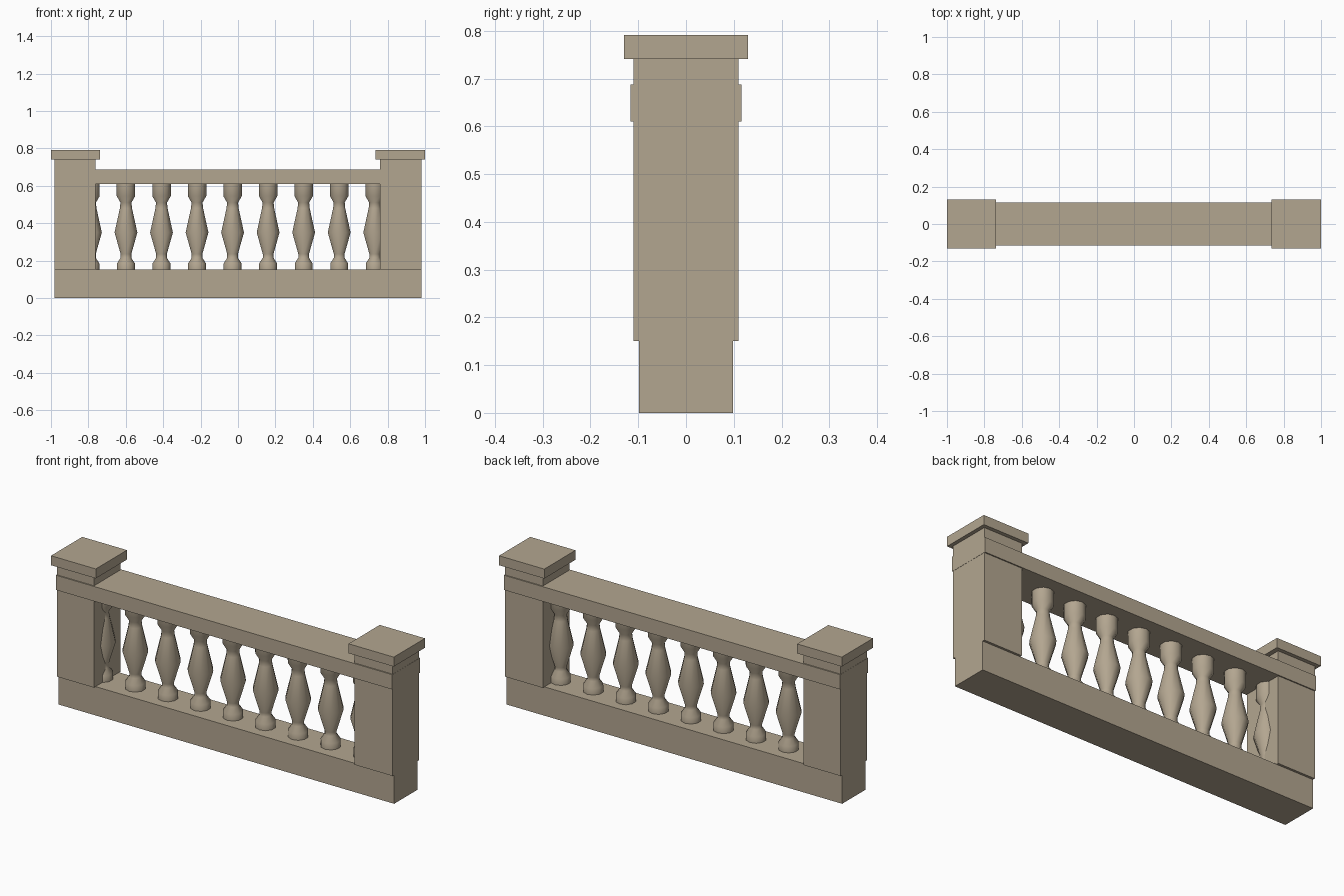
import bpy
import math

cube = bpy.data.objects.get("Cube")
if cube:
    bpy.data.objects.remove(cube, do_unlink=True)

stone = bpy.data.materials.new("weathered_stone")
stone.use_nodes = True
COLOUR = (0.45, 0.38, 0.28, 1)
stone.diffuse_color = COLOUR
stone.node_tree.nodes["Principled BSDF"].inputs["Base Color"].default_value = COLOUR


def add_object(name, verts, faces):
    mesh = bpy.data.meshes.new(name)
    mesh.from_pydata(verts, [], faces)
    mesh.materials.append(stone)
    obj = bpy.data.objects.new(name, mesh)
    bpy.context.collection.objects.link(obj)
    return obj


def block(name, x0, x1, half_depth, z0, z1):
    """Box between two x and two z limits, centred on y."""
    verts = [(x, y, z) for x in (x0, x1)
             for y in (-half_depth, half_depth) for z in (z0, z1)]
    faces = [(0, 1, 3, 2), (4, 6, 7, 5), (0, 4, 5, 1),
             (2, 3, 7, 6), (0, 2, 6, 4), (1, 5, 7, 3)]
    return add_object(name, verts, faces)


def turned(name, x, profile, sides):
    """Surface of revolution about a vertical axis at x."""
    verts, faces = [], []
    for radius, z in profile:
        for i in range(sides):
            a = math.tau * (i + 0.5) / sides
            verts.append((x + radius * math.cos(a), radius * math.sin(a), z))
    for ring in range(len(profile) - 1):
        for i in range(sides):
            j = (i + 1) % sides
            a, b = ring * sides, (ring + 1) * sides
            faces.append((a + i, a + j, b + j, b + i))
    faces.append(tuple(reversed(range(sides))))
    top = (len(profile) - 1) * sides
    faces.append(tuple(range(top, top + sides)))
    return add_object(name, verts, faces)


# Plinth and handrail run the full length
block("plinth", -0.98, 0.98, 0.098, 0, 0.152)
block("handrail", -0.981, 0.981, 0.116, 0.61, 0.688)

# End posts with overhanging caps
for side, inner, cap_inner in ((-1, 0.763, 0.739), (1, 0.758, 0.736)):
    label = "left" if side > 0 else "right"
    x0, x1 = sorted((side * inner, side * 0.98))
    block(label + "_post", x0, x1, 0.11, 0.151, 0.742)
    x0, x1 = sorted((side * cap_inner, side * 1.0))
    block(label + "_post_cap", x0, x1, 0.13, 0.741, 0.791)

# Row of turned balusters, the outer ones partly sunk in the posts
PROFILE = [(0.05, 0.15), (0.05, 0.185), (0.03, 0.215), (0.03, 0.235),
           (0.064, 0.35), (0.034, 0.48), (0.031, 0.51), (0.052, 0.545),
           (0.052, 0.612)]
balusters = [turned(f"baluster_{n + 1}", -0.789 + 0.19 * n, PROFILE, 10)
             for n in range(9)]

bpy.ops.object.select_all(action="DESELECT")
for obj in balusters:
    obj.select_set(True)
bpy.context.view_layer.objects.active = balusters[0]
bpy.ops.object.shade_smooth_by_angle(angle=math.radians(40))
